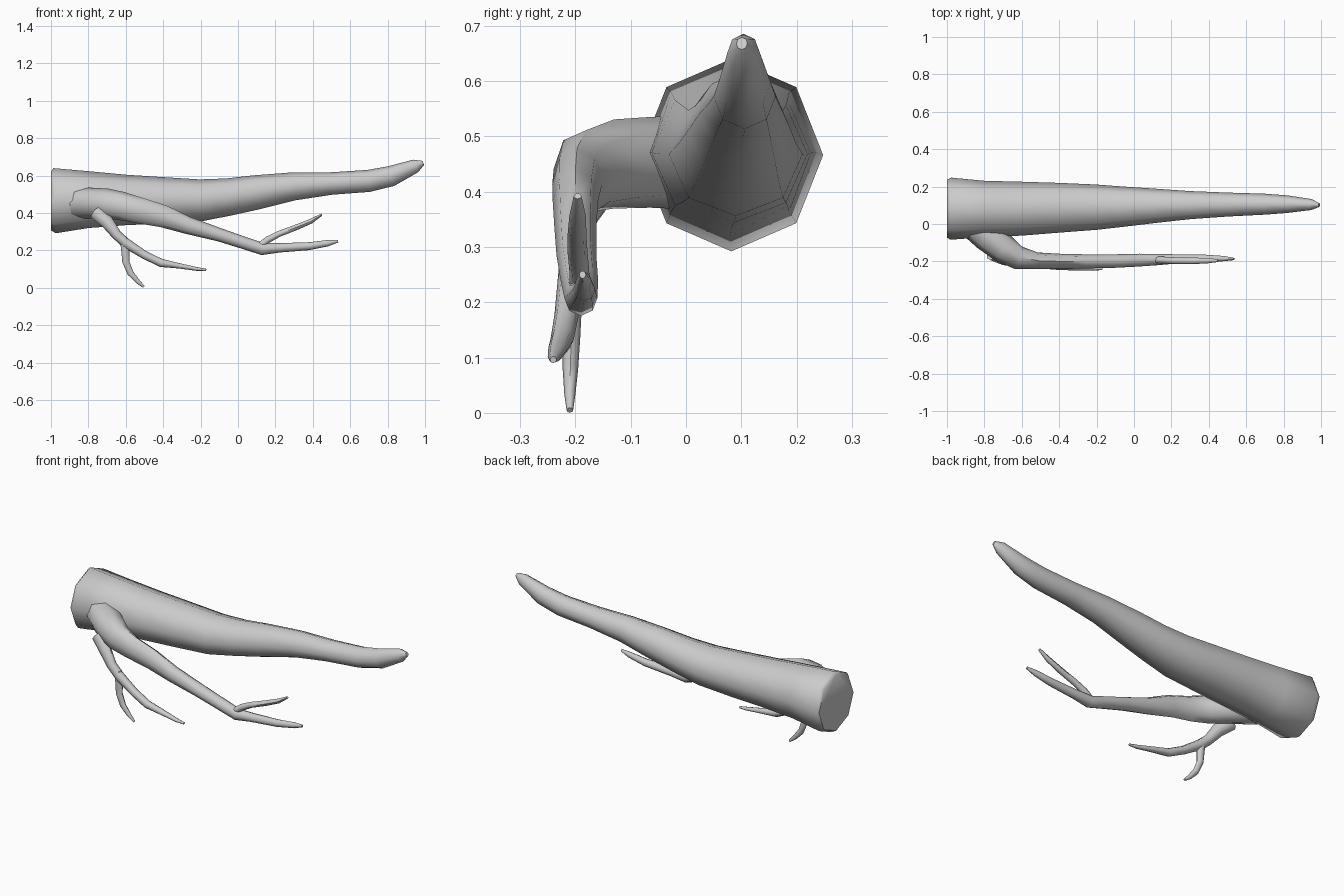
import bpy, bmesh, math
from mathutils import Vector


def tube(name, stations, sides=8):
    """Capped tapering limb; stations are (x, y, z, half width, half height)."""
    bm = bmesh.new()
    pts = [Vector(s[:3]) for s in stations]
    rings = []
    for i, (p, s) in enumerate(zip(pts, stations)):
        t = (pts[min(i + 1, len(pts) - 1)] - pts[max(i - 1, 0)]).normalized()
        side = Vector((0, 1, 0))
        side = (side - t * side.dot(t)).normalized()
        up = t.cross(side)
        ring = []
        for k in range(sides):
            a = math.tau * k / sides
            ring.append(bm.verts.new(p + side * s[3] * math.cos(a) + up * s[4] * math.sin(a)))
        rings.append(ring)
    for a, b in zip(rings, rings[1:]):
        for k in range(sides):
            n = (k + 1) % sides
            bm.faces.new((a[k], a[n], b[n], b[k]))
    bm.faces.new(rings[0][::-1])
    bm.faces.new(rings[-1])
    bmesh.ops.recalc_face_normals(bm, faces=bm.faces)
    mesh = bpy.data.meshes.new(name)
    bm.to_mesh(mesh)
    bm.free()
    obj = bpy.data.objects.new(name, mesh)
    bpy.context.collection.objects.link(obj)
    bpy.ops.object.select_all(action='DESELECT')
    obj.select_set(True)
    bpy.context.view_layer.objects.active = obj
    bpy.ops.object.shade_smooth_by_angle(angle=math.radians(50))
    return obj


# Main limb, with a small bevel around the cut end
tube("main_limb", [
    (-1.00, .082, .466, .155, .158), (-.98, .082, .466, .166, .174),
    (-.80, .080, .472, .151, .152), (-.60, .082, .470, .144, .135),
    (-.40, .087, .468, .133, .124), (-.20, .090, .468, .121, .112),
    (-.05, .093, .486, .107, .100), (.10, .097, .511, .093, .092),
    (.30, .101, .543, .075, .075), (.50, .104, .558, .064, .060),
    (.70, .106, .572, .056, .059), (.82, .106, .598, .047, .055),
    (.95, .104, .652, .029, .036), (.99, .101, .668, .010, .012)])

# Side branch leaving the limb and bending forward along x
tube("side_branch", [
    (-.86, .01, .453, .088, .085), (-.78, -.065, .453, .085, .082),
    (-.70, -.130, .450, .078, .081), (-.62, -.180, .437, .063, .076),
    (-.52, -.197, .412, .045, .069), (-.40, -.200, .383, .041, .060),
    (-.27, -.200, .335, .038, .047), (-.10, -.198, .284, .036, .036),
    (.03, -.193, .241, .034, .033), (.13, -.190, .208, .030, .033),
    (.22, -.187, .214, .025, .025), (.38, -.184, .223, .020, .021),
    (.48, -.185, .239, .014, .017), (.535, -.187, .250, .006, .007)])

# Upper twig near the branch tip
tube("upper_twig", [
    (.10, -.192, .212, .018, .018), (.16, -.193, .258, .018, .018),
    (.22, -.196, .289, .018, .016), (.31, -.197, .323, .017, .015),
    (.39, -.196, .356, .015, .013), (.448, -.196, .392, .007, .006)])

# Lower twig hanging from the branch
tube("lower_twig", [
    (-.76, -.160, .405, .035, .040), (-.70, -.190, .352, .029, .035),
    (-.65, -.203, .285, .025, .027), (-.60, -.208, .240, .024, .027),
    (-.50, -.216, .176, .022, .022), (-.41, -.224, .133, .021, .022),
    (-.31, -.231, .117, .018, .014), (-.22, -.238, .101, .012, .010),
    (-.170, -.240, .096, .006, .006)])

# Downward fork of the lower twig
tube("fork_twig", [
    (-.61, -.206, .265, .020, .022), (-.602, -.205, .200, .017, .022),
    (-.600, -.207, .140, .016, .019), (-.575, -.209, .079, .014, .017),
    (-.535, -.210, .033, .010, .012), (-.503, -.210, .005, .006, .006)])
